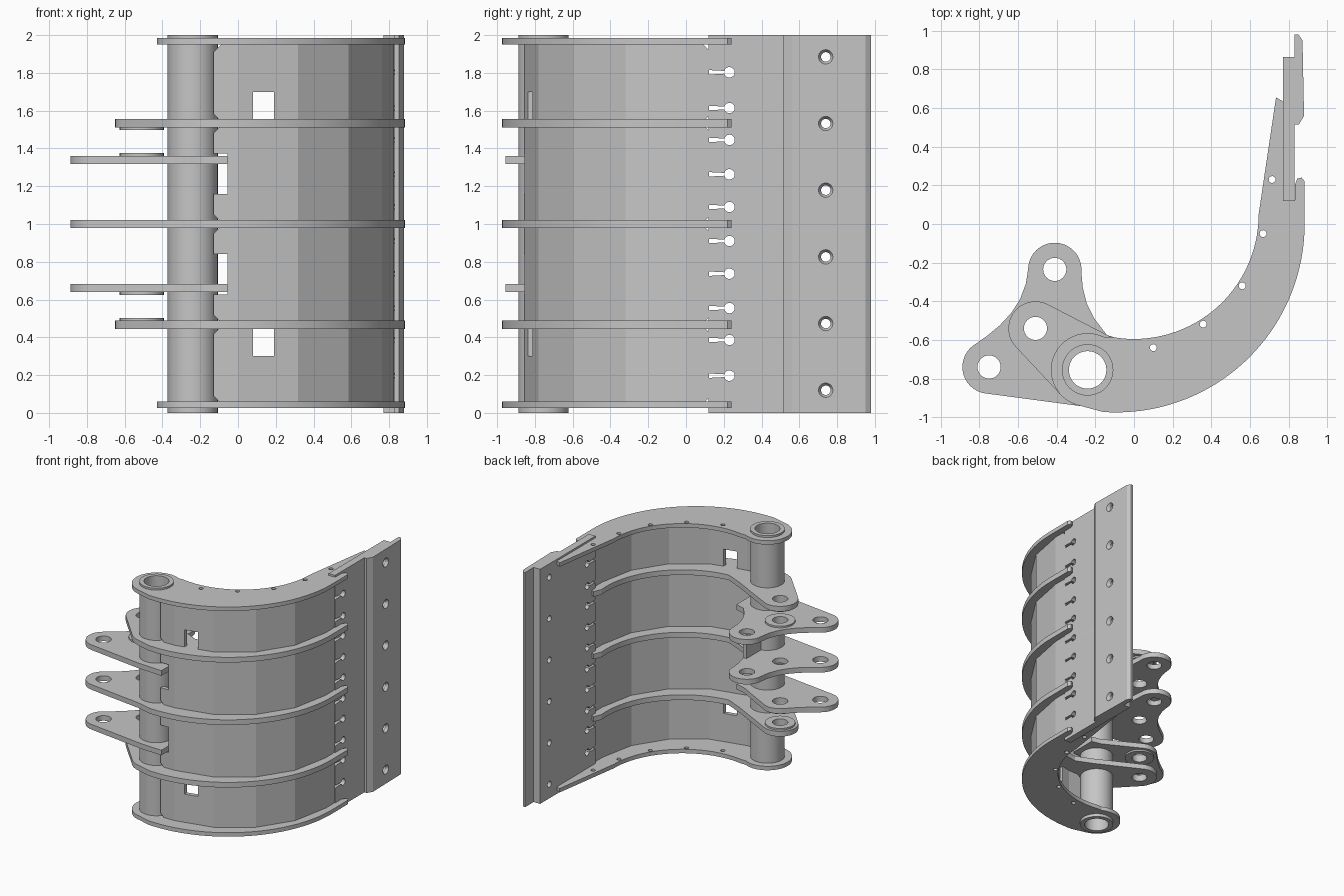
import bpy, bmesh
from math import cos, sin, radians
from mathutils import Matrix

cube = bpy.data.objects.get("Cube")
if cube:
    bpy.data.objects.remove(cube, do_unlink=True)

GREY = (0.56, 0.56, 0.56, 1)
steel = bpy.data.materials.new("steel_grey")
steel.use_nodes = True
steel.diffuse_color = GREY
steel.node_tree.nodes["Principled BSDF"].inputs["Base Color"].default_value = GREY

PIVOT, PIN = (-0.24, -0.755), (-0.51, -0.54)
UPPER, REAR = (-0.41, -0.235), (-0.75, -0.74)
# local (x, y, z) -> world (y, z, x), for plates standing in the yz plane
UPRIGHT = Matrix(((0, 0, 1, 0), (1, 0, 0, 0), (0, 1, 0, 0), (0, 0, 0, 1)))


def arc(c, r, a0, a1, n=20):
    angles = [radians(a0 + (a1 - a0) * i / n) for i in range(n + 1)]
    return [(c[0] + r * cos(a), c[1] + r * sin(a)) for a in angles]


def circle(c, r, n=32):
    return arc(c, r, 0, 360, n)[:-1]


def finish(ob, smooth=True):
    ob.data.materials.clear()
    ob.data.materials.append(steel)
    bpy.ops.object.select_all(action="DESELECT")
    ob.select_set(True)
    bpy.context.view_layer.objects.active = ob
    if smooth:
        bpy.ops.object.shade_smooth_by_angle(angle=radians(20))
    else:
        bpy.ops.object.shade_flat()
    return ob


def plate(name, outline, holes, low, high, frame=Matrix(), smooth=True):
    """Extrude an outline with holes from low to high."""
    cu = bpy.data.curves.new(name, "CURVE")
    cu.dimensions, cu.fill_mode = "2D", "BOTH"
    cu.extrude = (high - low) / 2
    for loop in [outline] + holes:
        sp = cu.splines.new("POLY")
        sp.points.add(len(loop) - 1)
        for p, (x, y) in zip(sp.points, loop):
            p.co = (x, y, 0, 1)
        sp.use_cyclic_u = True
    tmp = bpy.data.objects.new(name + "_curve", cu)
    bpy.context.collection.objects.link(tmp)
    bpy.context.view_layer.update()
    me = bpy.data.meshes.new_from_object(tmp.evaluated_get(bpy.context.evaluated_depsgraph_get()))
    bpy.data.objects.remove(tmp, do_unlink=True)
    me.name = name
    bm = bmesh.new()
    bm.from_mesh(me)
    bmesh.ops.remove_doubles(bm, verts=bm.verts, dist=1e-5)
    bmesh.ops.recalc_face_normals(bm, faces=bm.faces)
    bm.transform(frame @ Matrix.Translation((0, 0, (low + high) / 2)))
    bm.to_mesh(me)
    bm.free()
    ob = bpy.data.objects.new(name, me)
    bpy.context.collection.objects.link(ob)
    return finish(ob, smooth)


def cut(ob, bm):
    """Subtract the bmesh from the object."""
    me = bpy.data.meshes.new("cutter")
    bm.to_mesh(me)
    bm.free()
    cutter = bpy.data.objects.new("cutter", me)
    cutter.hide_render = True
    bpy.context.collection.objects.link(cutter)
    mod = ob.modifiers.new("cut", "BOOLEAN")
    mod.object, mod.solver, mod.operation = cutter, "EXACT", "DIFFERENCE"
    finish(ob, False)
    bpy.ops.object.modifier_apply(modifier="cut")
    bpy.data.objects.remove(cutter, do_unlink=True)


def box(bm, centre, size, turn=0, axis="X"):
    m = Matrix.Translation(centre) @ Matrix.Rotation(radians(turn), 4, axis) @ Matrix.Diagonal((*size, 1))
    bmesh.ops.create_cube(bm, size=1, matrix=m)


# Shared edges of the ribs
outer_edge = arc((-0.092, 0), 0.975, -94, 0, 40) + [
    (0.883, 0.22), (0.868, 0.24), (0.845, 0.235), (0.832, 0.2), (0.832, 0.125), (0.775, 0.125)]
end_inner = [(0.77, 0.635), (0.735, 0.655)] + arc((0, 0.05), 0.645, 0, -100, 30)
mid_inner = [(0.772, 0.165), (0.745, 0.18)] + arc((0, 0.05), 0.72, 5, -85, 30) + [(0, -0.64), (-0.08, -0.605)]
rear_lobe = [(-0.695, -0.525), (-0.755, -0.575)] + arc(REAR, 0.138, 122, 262) + [(-0.27, -0.943)]
upper_lobe = ([(-0.14, -0.575), (-0.205, -0.49), (-0.245, -0.41), (-0.265, -0.33)]
              + arc(UPPER, 0.138, -5, 180) + [(-0.56, -0.31), (-0.59, -0.39), (-0.635, -0.46)])
foot = [(-0.055, -0.955), (-0.055, -0.6)]
pivot_hole = circle(PIVOT, 0.13)
pin_holes = [pivot_hole] + [circle(c, 0.06) for c in (PIN, REAR)]
lobe_holes = pin_holes + [circle(UPPER, 0.06)]

# End ribs, with a gusset along the blade and a row of small holes
small = [(0.10, -0.64), (0.358, -0.518), (0.56, -0.32), (0.668, -0.05), (0.715, 0.23)]
for name, z in (("lower", 0.043), ("upper", 1.967)):
    plate(name + "_end_rib", arc(PIVOT, 0.19, 62, 260, 30) + outer_edge + end_inner,
          [pivot_hole] + [circle(c, 0.018, 12) for c in small], z - 0.017, z + 0.017)

# Intermediate ribs with a pin arm, and hinge plates; only the upper plate has the top lobe
arm = arc(PIN, 0.14, 62, 222) + arc(PIVOT, 0.19, 222, 260, 8)
short_lobe = [(-0.14, -0.58)] + arc(PIN, 0.14, 62, 135)
for name, side, lobe, holes in (("lower", -1, short_lobe, pin_holes), ("upper", 1, upper_lobe, lobe_holes)):
    z = 1 + side * 0.533
    plate(name + "_mid_rib", arm + outer_edge + mid_inner,
          [pivot_hole, circle(PIN, 0.06)], z - 0.022, z + 0.022)
    zh = 1 + side * 0.339
    plate(name + "_hinge_plate", lobe + rear_lobe + foot, holes, zh - 0.022, zh + 0.022)
    # Thin washers on the facing sides of the pin holes
    for part, zb in (("rib", z - side * 0.029), ("hinge", zh + side * 0.029)):
        plate(f"{name}_{part}_washer", circle(PIN, 0.117), [circle(PIN, 0.06)], zb - 0.007, zb + 0.007)
plate("centre_rib", upper_lobe + rear_lobe + outer_edge + mid_inner, lobe_holes, 0.978, 1.022)

# Stiffener between the two lobed plates
plate("hinge_stiffener", [(-0.27, -0.63), (-0.235, -0.63), (-0.235, -0.43), (-0.27, -0.43)], [], 1.02, 1.32)

# Pivot tube
plate("pivot_tube", circle(PIVOT, 0.133, 48), [circle(PIVOT, 0.097, 48)], 0, 2)

# Faceted curved shell of even steps, running straight into the blade
BEND = (-0.03, 0)
skin = [(-0.13, -0.857)] + arc(BEND, 0.856, -88, 0, 4) + [(0.826, 0.122)]
lining = [(0.79, 0.122)] + arc(BEND, 0.82, 0, -88, 4) + [(-0.13, -0.821)]
shell = plate("curved_shell", skin + lining, [], 0.05, 1.95, smooth=False)
bm = bmesh.new()
for side in (-1, 1):
    box(bm, (0.135, -0.82, 1 + side * 0.62), (0.11, 0.3, 0.16))       # window
    box(bm, (-0.155, -0.82, 1 + side * 0.267), (0.2, 0.3, 0.215))     # hinge notch
for z in (0.04, 0.467, 1, 1.533, 1.96):                                # chamfered panel corners
    box(bm, (-0.135, -0.83, z), (0.08, 0.2, 0.08), 45, "Y")
    box(bm, (0.8, 0.125, z), (0.2, 0.06, 0.06), 45)
cut(shell, bm)

# Blade base with keyhole slots along its root
bolts = [0.12 + 0.353 * i for i in range(6)]
slots = [1 + s * d for s in (-1, 1) for d in (0.09, 0.263, 0.445, 0.614, 0.803)]
root = []
for z in sorted(slots, reverse=True):
    root += [(0.12, z + 0.012)] + arc((0.23, z), 0.028, 165, -165, 16) + [(0.12, z - 0.012)]
plate("blade_base", [(0.12, 0), (0.865, 0), (0.865, 2), (0.12, 2)] + root,
      [circle((0.74, z), 0.025, 20) for z in bolts], 0.77, 0.831, UPRIGHT)

# Bolted cutting edge: through holes first, then countersinks
edge = plate("cutting_edge", [(0.831, 0.515), (0.853, 0.515), (0.88, 0.56), (0.872, 0.95), (0.852, 0.98),
                              (0.831, 0.98)], [], 0, 2, smooth=False)
for r0, r1, x, depth in ((0.025, 0.025, 0.85, 0.1), (0.022, 0.043, 0.867, 0.034)):
    bm = bmesh.new()
    for z in bolts:
        m = Matrix.Translation((x, 0.74, z)) @ Matrix.Rotation(radians(90), 4, "Y")
        bmesh.ops.create_cone(bm, cap_ends=True, segments=20, radius1=r0, radius2=r1, depth=depth, matrix=m)
    cut(edge, bm)
